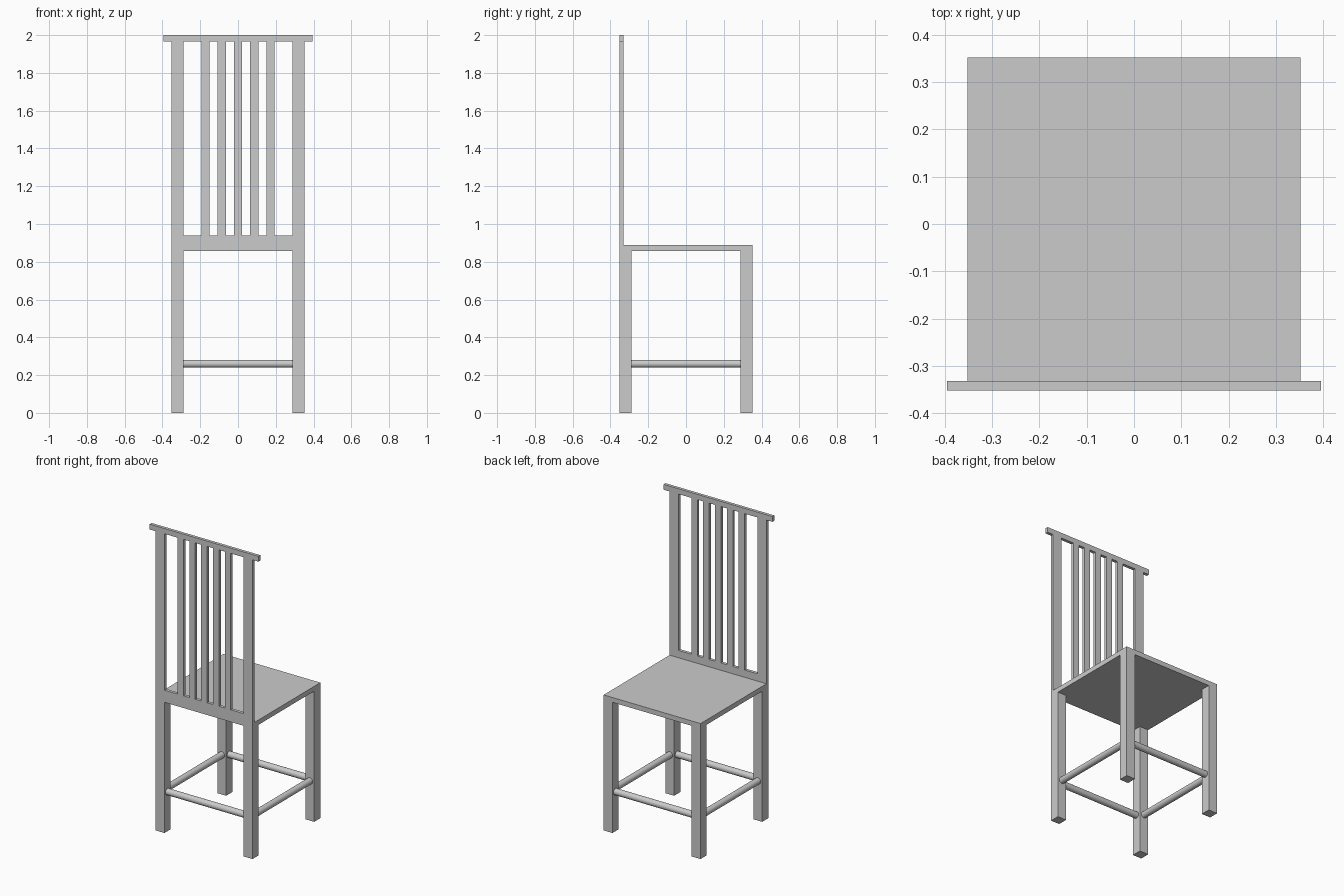
import bpy
from math import pi

cube = bpy.data.objects.get("Cube")
if cube:
    bpy.data.objects.remove(cube, do_unlink=True)

grey = bpy.data.materials.new("plain_grey")
grey.use_nodes = True
GREY = (0.6, 0.6, 0.6, 1)
grey.diffuse_color = GREY
grey.node_tree.nodes["Principled BSDF"].inputs["Base Color"].default_value = GREY

HALF = 0.352          # half width of the seat
LEG = 0.064           # leg thickness
BACK = 0.02           # backrest thickness
SEAT_LOW, SEAT_TOP = 0.858, 0.89
PANEL_TOP, RAIL_LOW = 0.938, 1.965
MID = HALF - LEG / 2  # leg centre line


def box(name, x, y, z):
    """Box from (min, max) pairs along each axis."""
    spans = (x, y, z)
    bpy.ops.mesh.primitive_cube_add(size=1, location=[(a + b) / 2 for a, b in spans])
    ob = bpy.context.object
    ob.name = name
    ob.scale = [b - a for a, b in spans]
    bpy.ops.object.transform_apply(location=False, rotation=False, scale=True)
    ob.data.materials.append(grey)


def around(centre, width):
    return (centre - width / 2, centre + width / 2)


def rod(name, location, rotation):
    """Round stretcher between two legs."""
    bpy.ops.mesh.primitive_cylinder_add(vertices=32, radius=0.021, depth=2 * (HALF - LEG),
                                        location=location, rotation=rotation)
    ob = bpy.context.object
    ob.name = name
    ob.data.materials.append(grey)
    bpy.ops.object.shade_smooth_by_angle()


# Seat
box("seat", (-HALF, HALF), (-HALF, HALF), (SEAT_LOW, SEAT_TOP))

# Legs, backrest posts and stretchers
back_y = (-HALF, BACK - HALF)
for side, sx in (("right", -1), ("left", 1)):
    for end, sy in (("front", -1), ("rear", 1)):
        box(f"{end}_{side}_leg", around(sx * MID, LEG), around(sy * MID, LEG), (0, SEAT_LOW))
    box(f"{side}_back_post", around(sx * MID, LEG), back_y, (SEAT_TOP, RAIL_LOW))
    rod(f"{side}_stretcher", (sx * MID, 0, 0.26), (pi / 2, 0, 0))
for end, sy in (("front", -1), ("rear", 1)):
    rod(f"{end}_stretcher", (0, sy * MID, 0.26), (0, pi / 2, 0))

# Backrest: lower panel, slats and top rail
inner = HALF - LEG
box("back_panel", (-inner, inner), back_y, (SEAT_TOP, PANEL_TOP))
for i in range(-2, 3):
    box(f"back_slat_{i + 3}", around(i * 0.086, 0.043), back_y, (PANEL_TOP, RAIL_LOW))
box("top_rail", (-0.395, 0.395), back_y, (RAIL_LOW, 2))
